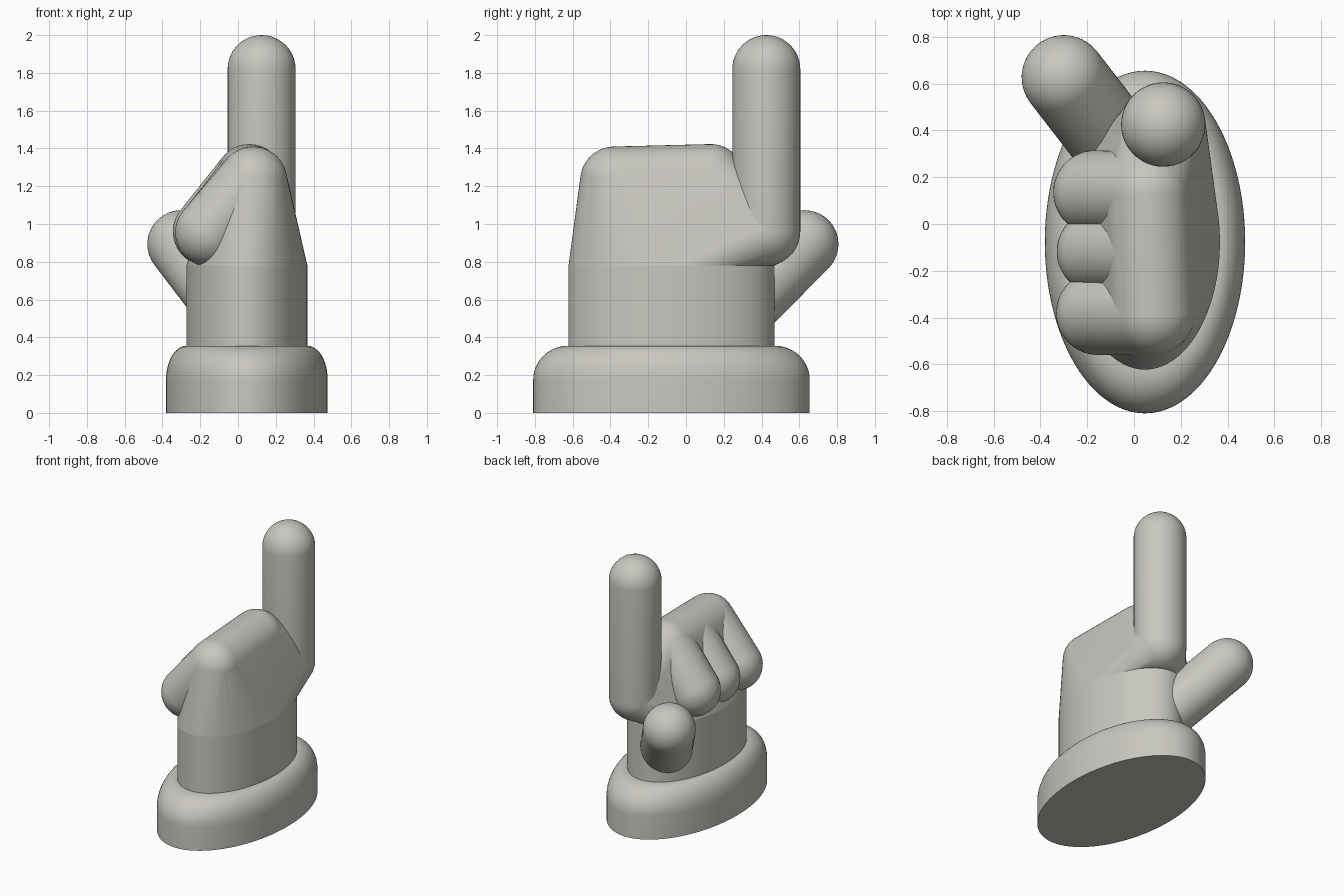
import bpy, bmesh, math
from mathutils import Vector

if "Cube" in bpy.data.objects:
    bpy.data.objects.remove(bpy.data.objects["Cube"])

R = 0.18                      # radius shared by all fingers
CX, CY = 0.047, -0.077        # centre of the oval base

grey = bpy.data.materials.new("warm grey")
grey.diffuse_color = (0.58, 0.57, 0.52, 1)
grey.use_nodes = True
grey.node_tree.nodes["Principled BSDF"].inputs["Base Color"].default_value = grey.diffuse_color


def finish(name, bm, angle=30):
    bmesh.ops.recalc_face_normals(bm, faces=bm.faces)
    me = bpy.data.meshes.new(name)
    bm.to_mesh(me)
    bm.free()
    me.materials.append(grey)
    ob = bpy.data.objects.new(name, me)
    bpy.context.collection.objects.link(ob)
    bpy.ops.object.select_all(action='DESELECT')
    ob.select_set(True)
    bpy.context.view_layer.objects.active = ob
    bpy.ops.object.shade_smooth_by_angle(angle=math.radians(angle))
    return ob


def oval(rx, ry, z, n=96):
    return [Vector((CX + rx * math.cos(2 * math.pi * i / n),
                    CY + ry * math.sin(2 * math.pi * i / n), z)) for i in range(n)]


def ball(c, n=48):
    """Points of a sphere, stacked in rings around z."""
    pts = [Vector(c) + Vector((0, 0, s * R)) for s in (1, -1)]
    for j in range(1, n // 2):
        t = math.pi * j / (n // 2)
        for i in range(n):
            a = 2 * math.pi * i / n
            pts.append(Vector(c) + R * Vector((math.sin(t) * math.cos(a),
                                               math.sin(t) * math.sin(a), math.cos(t))))
    return pts


def hull(name, pts):
    bm = bmesh.new()
    for p in pts:
        bm.verts.new(p)
    res = bmesh.ops.convex_hull(bm, input=bm.verts)
    junk = {g for g in res["geom_interior"] + res["geom_unused"]
            if isinstance(g, bmesh.types.BMVert)}
    bmesh.ops.delete(bm, geom=list(junk), context='VERTS')
    return finish(name, bm)


def loft(name, rings):
    bm = bmesh.new()
    loops = [[bm.verts.new(p) for p in ring] for ring in rings]
    for a, b in zip(loops, loops[1:]):
        for i in range(len(a)):
            k = (i + 1) % len(a)
            bm.faces.new((a[i], a[k], b[k], b[i]))
    bm.faces.new(loops[0][::-1])
    bm.faces.new(loops[-1])
    return finish(name, bm)


def capsule(name, a, b, n=48):
    """Round-ended finger from point a to point b."""
    a, b = Vector(a), Vector(b)
    d = b - a
    q = Vector((0, 0, 1)).rotation_difference(d.normalized())
    bm = bmesh.new()
    bmesh.ops.create_uvsphere(bm, u_segments=n, v_segments=n // 2, radius=R)
    # split the equator so that the side wall is straight
    equator = [e for e in bm.edges if all(abs(v.co.z) < 1e-5 for v in e.verts)]
    bmesh.ops.delete(bm, geom=[f for f in bm.faces if f.calc_center_median().z > 0],
                     context='FACES')
    rim = [e for e in equator if e.is_valid]
    ring = bmesh.ops.extrude_edge_only(bm, edges=rim)["geom"]
    top = [v for v in ring if isinstance(v, bmesh.types.BMVert)]
    for v in top:
        v.co.z += d.length
    edges = [e for e in ring if isinstance(e, bmesh.types.BMEdge)]
    for j in range(1, n // 4 + 1):
        t = math.pi / 2 * j / (n // 4)
        s = max(math.cos(t), 1e-4) / math.cos(math.pi / 2 * (j - 1) / (n // 4))
        geo = bmesh.ops.extrude_edge_only(bm, edges=edges)["geom"]
        edges = [e for e in geo if isinstance(e, bmesh.types.BMEdge)]
        for v in [v for v in geo if isinstance(v, bmesh.types.BMVert)]:
            v.co = Vector((v.co.x * s, v.co.y * s, d.length + R * math.sin(t)))
    bmesh.ops.remove_doubles(bm, verts=bm.verts, dist=1e-4)
    for v in bm.verts:
        v.co = a + q @ v.co
    return finish(name, bm)


# oval base with a rolled top edge
rings = [oval(0.428, 0.732, 0)]
for j in range(13):
    t = math.pi / 2 * j / 12
    s = 0.75 + 0.25 * math.cos(t)
    rings.append(oval(0.428 * s, 0.732 * s, 0.175 + 0.18 * math.sin(t)))
loft("base", rings)

# wrist
loft("wrist", [oval(0.32, 0.545, 0.3), oval(0.32, 0.545, 0.78)])

# palm stretched from the wrist over the knuckles
front_knuckle = (0.08, -0.38, 1.23)
middle_knuckle = (0.07, -0.12, 1.236)
back_knuckle = (0.06, 0.13, 1.243)
index_base = (0.125, 0.425, 0.96)
hull("palm", oval(0.32, 0.545, 0.78) + ball(front_knuckle)
     + ball(back_knuckle) + ball(index_base))

# raised finger, folded fingers and thumb
capsule("raised_finger", index_base, (0.125, 0.425, 1.82))
capsule("folded_finger_back", back_knuckle, (-0.165, 0.135, 0.96))
capsule("folded_finger_middle", middle_knuckle, (-0.15, -0.118, 0.955))
capsule("folded_finger_front", front_knuckle, (-0.153, -0.38, 0.955))
capsule("thumb", (0.03, 0.2, 0.46), (-0.3, 0.627, 0.893))
